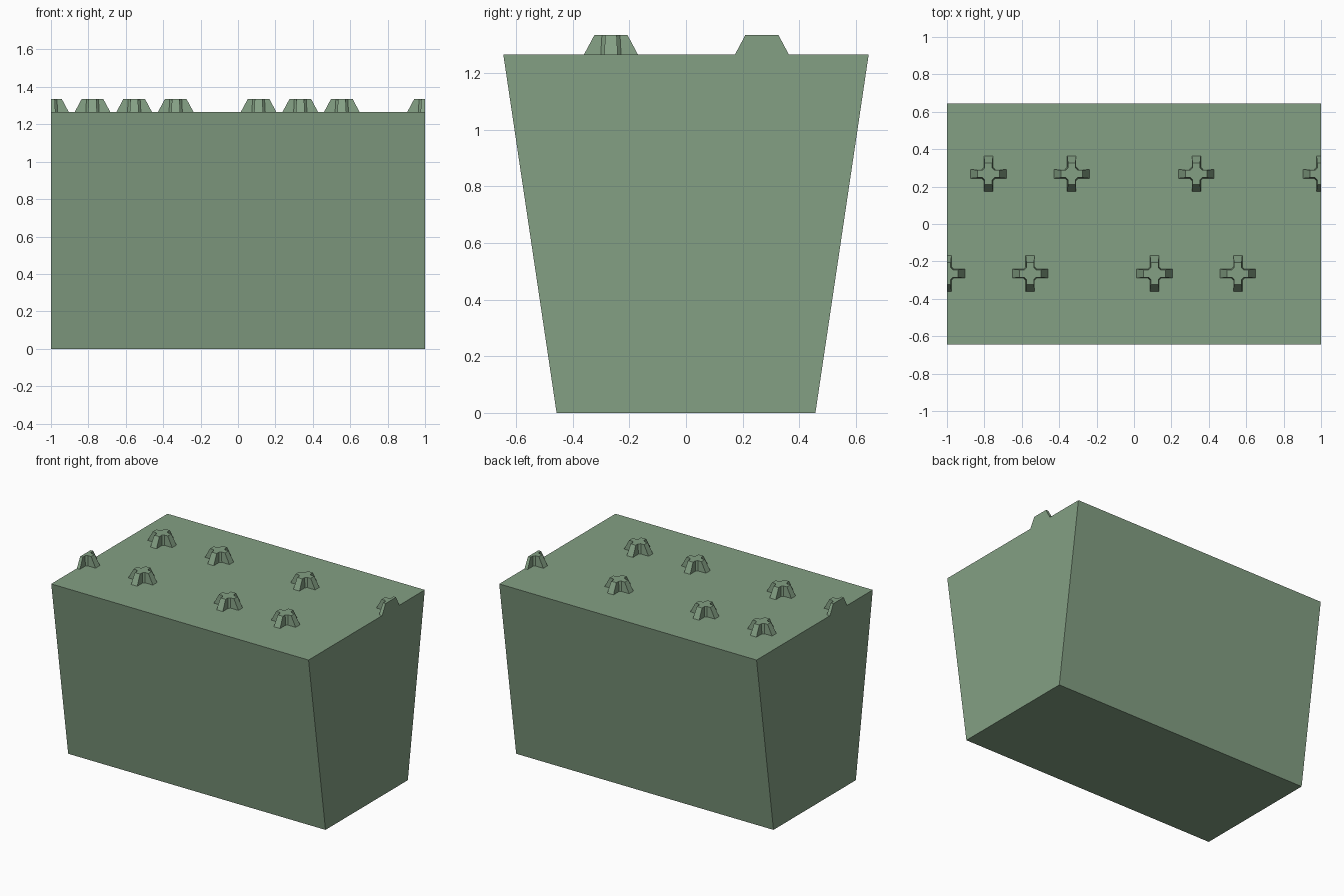
import bpy, bmesh
from math import radians
from mathutils import Vector, Matrix

if "Cube" in bpy.data.objects:
    bpy.data.objects.remove(bpy.data.objects["Cube"])

H, TOP = 1.265, 0.07          # block height, stud height


def make(name, verts, faces):
    me = bpy.data.meshes.new(name)
    bm = bmesh.new()
    vs = [bm.verts.new(v) for v in verts]
    for f in faces:
        bm.faces.new([vs[i] for i in f])
    if name != "block":
        # keep only the half of an edge stud that lies over the block
        for s in (-1, 1):
            geom = bm.verts[:] + bm.edges[:] + bm.faces[:]
            r = bmesh.ops.bisect_plane(bm, geom=geom, plane_co=(s, 0, 0),
                                       plane_no=(s, 0, 0), clear_outer=True)
            cut = [e for e in r['geom_cut'] if isinstance(e, bmesh.types.BMEdge)]
            if cut:
                bmesh.ops.holes_fill(bm, edges=[e for e in bm.edges if e.is_boundary
                                     and all(abs(v.co.x - s) < 1e-4 for v in e.verts)])
    bmesh.ops.recalc_face_normals(bm, faces=bm.faces[:])
    bm.to_mesh(me)
    bm.free()
    me.materials.append(mat)
    ob = bpy.data.objects.new(name, me)
    bpy.context.collection.objects.link(ob)


mat = bpy.data.materials.new("green")
mat.diffuse_color = (0.23, 0.35, 0.23, 1)
mat.use_nodes = True
mat.node_tree.nodes["Principled BSDF"].inputs["Base Color"].default_value = mat.diffuse_color

# tapered block
prof = [(-0.457, 0), (0.457, 0), (0.645, H), (-0.645, H)]
make("block", [(x, y, z) for x in (-1, 1) for y, z in prof],
     [(0, 1, 2, 3), (7, 6, 5, 4)] + [(i, (i + 1) % 4, (i + 1) % 4 + 4, i + 4) for i in range(4)])


# cross-shaped stud with sloping arm ends
def ring(reach, w, c, z):
    pts = []
    for k in range(4):
        rot = Matrix.Rotation(radians(90 * k), 3, 'Z')
        for p in ((reach, -w), (reach, w), (w + c, w), (w, w + c)):
            pts.append(rot @ Vector((*p, z)))
    return pts


def stud(x, y):
    low = ring(0.096, 0.024, 0.012, H - 0.001)
    high = ring(0.058, 0.02, 0.012, H + TOP)
    n = len(low)
    verts = [v + Vector((x, y, 0)) for v in low + high]
    faces = [list(range(n))[::-1], list(range(n, 2 * n))]
    faces += [(i, (i + 1) % n, (i + 1) % n + n, i + n) for i in range(n)]
    make("stud", verts, faces)


for x in (-1, -0.555, 0.11, 0.555):
    stud(x, -0.265)
for x in (-0.778, -0.333, 0.333, 1):
    stud(x, 0.268)
